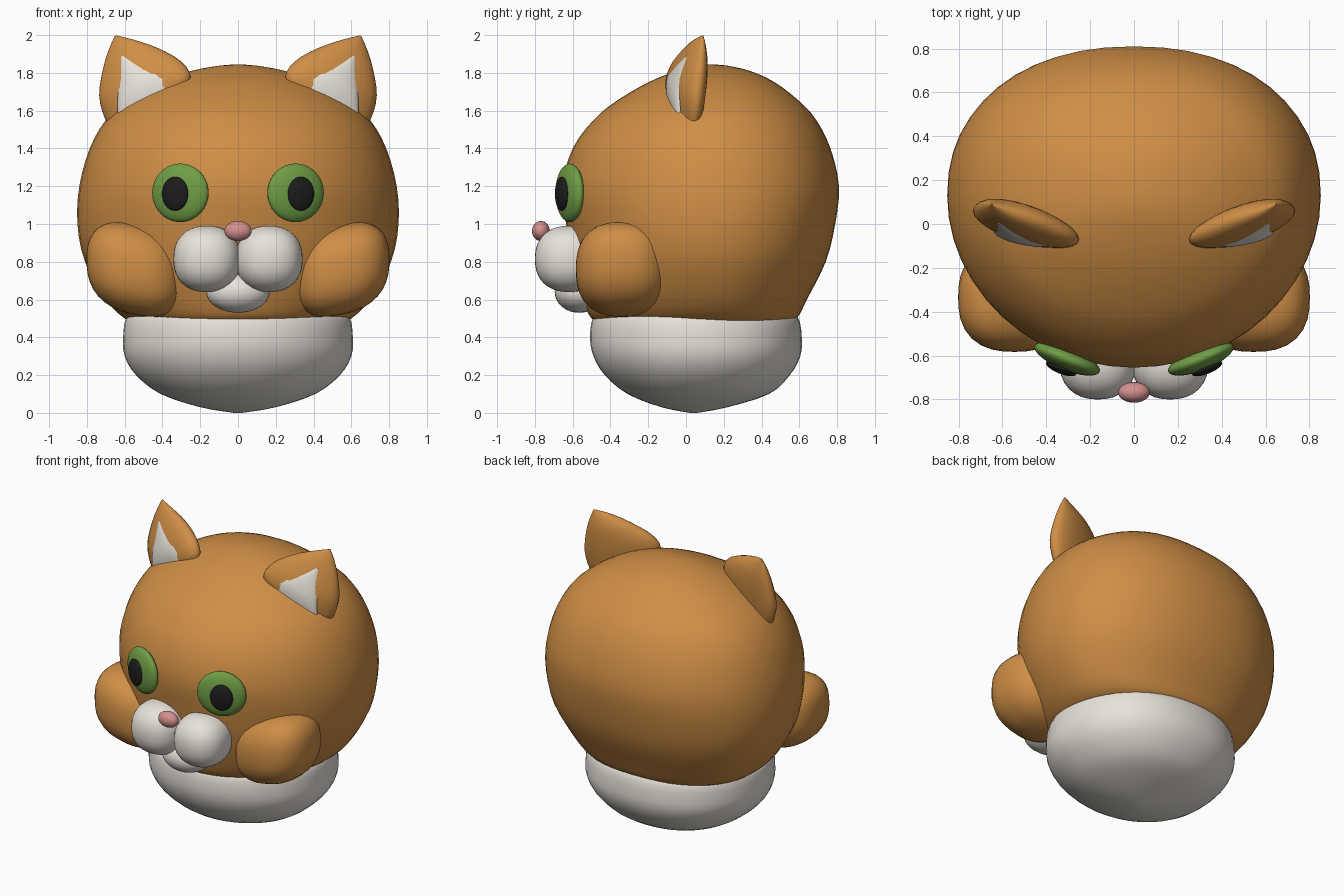
import bpy, bmesh, math
from mathutils import Vector, Matrix

if "Cube" in bpy.data.objects:
    bpy.data.objects.remove(bpy.data.objects["Cube"])


def material(name, rgb):
    m = bpy.data.materials.new(name)
    m.diffuse_color = (*rgb, 1)
    m.use_nodes = True
    m.node_tree.nodes["Principled BSDF"].inputs["Base Color"].default_value = m.diffuse_color
    return m


ORANGE = material("orange_fur", (0.62, 0.27, 0.06))
WHITE = material("white_fur", (0.80, 0.76, 0.70))
GREEN = material("green", (0.16, 0.34, 0.06))
BLACK = material("black", (0.012, 0.012, 0.012))
PINK = material("pink", (0.65, 0.28, 0.27))


def finish(bm, name, mat):
    bmesh.ops.recalc_face_normals(bm, faces=bm.faces)
    me = bpy.data.meshes.new(name)
    bm.to_mesh(me)
    bm.free()
    me.materials.append(mat)
    ob = bpy.data.objects.new(name, me)
    bpy.context.collection.objects.link(ob)
    for p in me.polygons:
        p.use_smooth = len(p.vertices) <= 4
    return ob


def loft(name, mat, rings):
    bm = bmesh.new()
    loops = [[bm.verts.new(p) for p in r] for r in rings]
    n = len(loops[0])
    for a, b in zip(loops, loops[1:]):
        for i in range(n):
            j = (i + 1) % n
            bm.faces.new((a[i], a[j], b[j], b[i]))
    bm.faces.new(loops[0])
    bm.faces.new(loops[-1])
    return finish(bm, name, mat)


def smooth_rows(rows, steps=3):
    """Catmull-Rom interpolation of section parameters."""
    pts = [Vector(r) for r in rows]
    out = []
    for i in range(len(pts) - 1):
        p0, p1 = pts[max(i - 1, 0)], pts[i]
        p2, p3 = pts[i + 1], pts[min(i + 2, len(pts) - 1)]
        for k in range(steps):
            t = k / steps
            out.append(0.5 * (2 * p1 + (p2 - p0) * t + (2 * p0 - 5 * p1 + 4 * p2 - p3) * t * t
                              + (3 * p1 - p0 - 3 * p2 + p3) * t ** 3))
    return out + [pts[-1]]


def body(name, mat, rows, cy, seg=48):
    """Rows: height, half width, front y, back y."""
    rings = []
    for z, rx, yf, yb in smooth_rows(rows):
        ring = []
        for i in range(seg):
            a = 2 * math.pi * i / seg
            c, s = math.cos(a), math.sin(a)
            e = 2 / 2.2 if s > 0 else 1.0
            ry = yb - cy if s > 0 else cy - yf
            ring.append((rx * math.copysign(abs(c) ** e, c), cy + ry * math.copysign(abs(s) ** e, s), z))
        rings.append(ring)
    return loft(name, mat, rings)


def blob(name, mat, loc, size, n=2.0, rz=0.0, shear=0.0):
    """Rounded ellipsoid; n above 2 makes it boxier."""
    bm = bmesh.new()
    bmesh.ops.create_uvsphere(bm, u_segments=32, v_segments=20, radius=1)
    rot = Matrix.Rotation(rz, 3, 'Z')
    for v in bm.verts:
        p = v.co / sum(abs(c) ** n for c in v.co) ** (1 / n)
        p = Vector(c * s for c, s in zip(p, size))
        p.z += shear * p.x
        v.co = rot @ p + Vector(loc)
    return finish(bm, name, mat)


def ear(name, mat, side, rows):
    """Rows: inner edge x, y, z, outer edge x, y, z, half depth."""
    rings = []
    for r in smooth_rows(rows):
        a, b, d = Vector(r[0:3]), Vector(r[3:6]), r[6]
        ring = []
        for i in range(24):
            t = 2 * math.pi * i / 24
            p = (a + b) / 2 + (b - a) / 2 * math.cos(t) + Vector((0, d * math.sin(t), 0))
            ring.append((side * p.x, p.y, p.z))
        rings.append(ring)
    return loft(name, mat, rings)


# Head
body("head", ORANGE, [
    (0.47, 0.52, -0.42, 0.50), (0.50, 0.60, -0.50, 0.585), (0.60, 0.70, -0.545, 0.64),
    (0.80, 0.81, -0.60, 0.74), (1.00, 0.85, -0.635, 0.79), (1.20, 0.84, -0.655, 0.81),
    (1.40, 0.785, -0.60, 0.765), (1.55, 0.70, -0.49, 0.69), (1.65, 0.59, -0.37, 0.60),
    (1.75, 0.42, -0.20, 0.47), (1.81, 0.25, -0.05, 0.34), (1.838, 0.10, 0.05, 0.22),
    (1.845, 0.01, 0.12, 0.14)], 0.13)

# White neck ruff
body("neck_ruff", WHITE, [
    (0.0, 0.02, 0.02, 0.06), (0.03, 0.20, -0.13, 0.22), (0.10, 0.41, -0.31, 0.44),
    (0.20, 0.54, -0.43, 0.55), (0.30, 0.60, -0.49, 0.605), (0.40, 0.608, -0.508, 0.613),
    (0.51, 0.588, -0.49, 0.59), (0.55, 0.50, -0.42, 0.50)], 0.04)

# Paired parts
for side, tag in ((1, "right"), (-1, "left")):
    # Ears with pale inner patches
    ear("ear_" + tag, ORANGE, side, [
        (0.32, -0.04, 1.65, 0.65, 0.03, 1.48, 0.06), (0.25, -0.07, 1.77, 0.705, 0.05, 1.56, 0.08),
        (0.30, -0.04, 1.86, 0.735, 0.06, 1.68, 0.085), (0.42, 0.01, 1.93, 0.715, 0.075, 1.82, 0.065),
        (0.55, 0.05, 1.975, 0.685, 0.085, 1.92, 0.035), (0.645, 0.088, 1.998, 0.652, 0.09, 1.996, 0.003)])
    ear("inner_ear_" + tag, WHITE, side, [
        (0.32, -0.09, 1.66, 0.64, -0.03, 1.53, 0.03), (0.37, -0.085, 1.78, 0.637, -0.037, 1.66, 0.035),
        (0.49, -0.035, 1.845, 0.632, -0.008, 1.78, 0.032), (0.605, 0.01, 1.89, 0.622, 0.012, 1.885, 0.012)])
    # Fluffy cheeks
    blob("cheek_" + tag, ORANGE, (side * 0.545, -0.335, 0.76), (0.257, 0.248, 0.24), 2.5, 0, side * 0.2)
    # Eyes turned slightly outward
    turn = side * math.radians(22)
    blob("eye_" + tag, GREEN, (side * 0.305, -0.615, 1.165), (0.16, 0.052, 0.155), 2, turn)
    blob("pupil_" + tag, BLACK, (side * 0.333, -0.658, 1.16), (0.074, 0.025, 0.09), 2, turn)
    # Muzzle halves
    blob("muzzle_" + tag, WHITE, (side * 0.165, -0.62, 0.815), (0.177, 0.18, 0.175), 2.3)

# Chin and nose
blob("chin", WHITE, (0, -0.565, 0.64), (0.168, 0.13, 0.11))
blob("nose", PINK, (0, -0.768, 0.963), (0.072, 0.047, 0.053))
